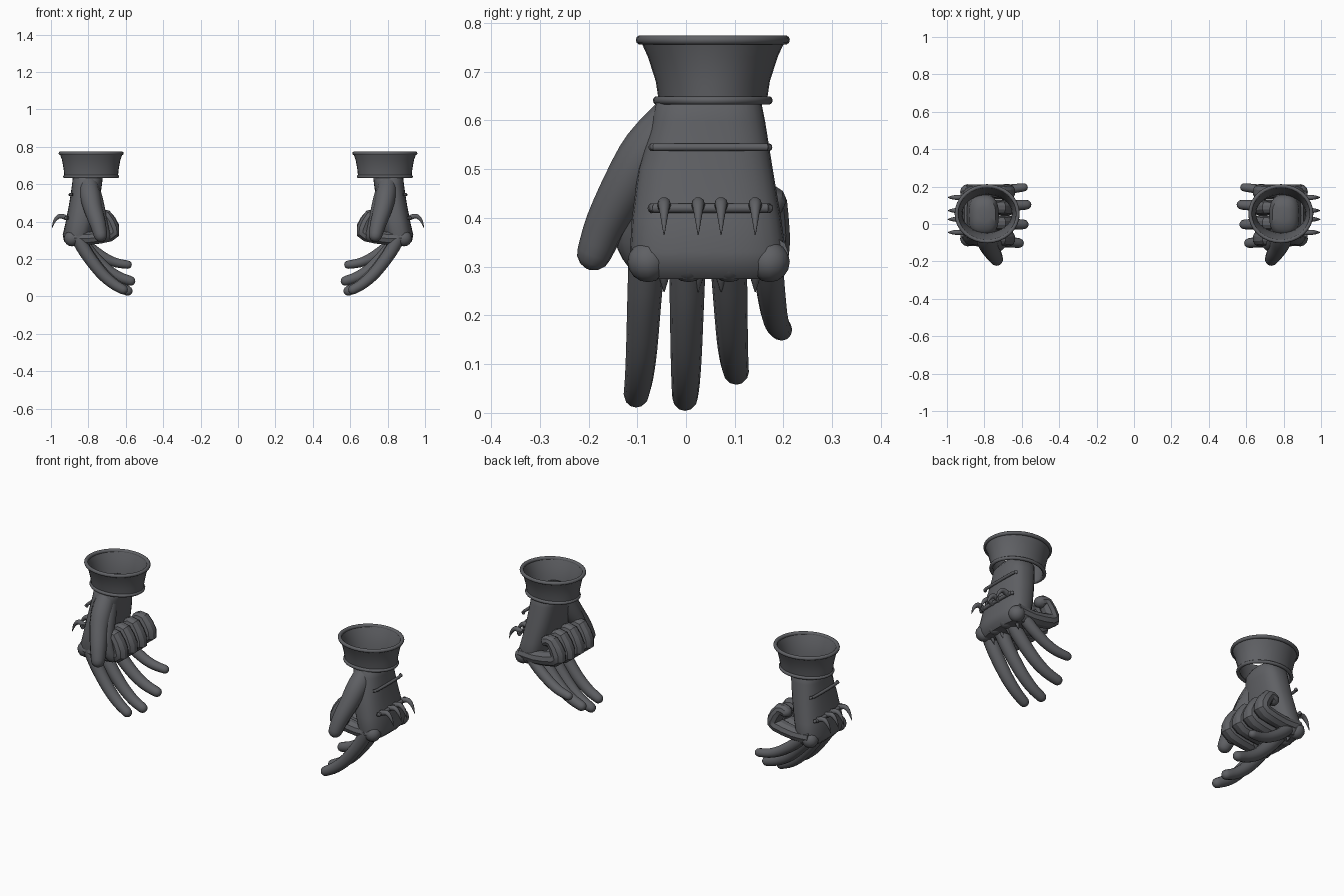
import bpy, bmesh, math
from mathutils import Vector

cube = bpy.data.objects.get("Cube")
if cube:
    bpy.data.objects.remove(cube)

steel = bpy.data.materials.new("dark steel")
steel.use_nodes = True
colour = (0.115, 0.118, 0.128, 1)
steel.diffuse_color = colour
steel.node_tree.nodes["Principled BSDF"].inputs["Base Color"].default_value = colour


def finish(name, bm, angle=40):
    """Turn a bmesh into a smooth, mirrored part."""
    bmesh.ops.recalc_face_normals(bm, faces=bm.faces)
    mesh = bpy.data.meshes.new(name)
    bm.to_mesh(mesh)
    bm.free()
    mesh.materials.append(steel)
    part = bpy.data.objects.new(name, mesh)
    bpy.context.collection.objects.link(part)
    mirror = part.modifiers.new("other_hand", "MIRROR")
    mirror.use_mirror_merge = False
    bpy.ops.object.select_all(action="DESELECT")
    part.select_set(True)
    bpy.context.view_layer.objects.active = part
    bpy.ops.object.shade_smooth_by_angle(angle=math.radians(angle))
    return part


def skin_rings(bm, rings, caps=True, loop=False):
    """Join rings of points with quads."""
    rows = [[bm.verts.new(p) for p in ring] for ring in rings]
    pairs = list(zip(rows, rows[1:]))
    if loop:
        pairs.append((rows[-1], rows[0]))
    n = len(rows[0])
    for a, b in pairs:
        for i in range(n):
            j = (i + 1) % n
            bm.faces.new((a[i], a[j], b[j], b[i]))
    if caps:
        bm.faces.new(rows[0])
        bm.faces.new(rows[-1])


def smooth_path(points, steps):
    """Catmull-Rom interpolation of equal-length tuples."""
    pts = [Vector(p) for p in points]
    pts = [pts[0] * 2 - pts[1]] + pts + [pts[-1] * 2 - pts[-2]]
    out = []
    for a, b, c, d in zip(pts, pts[1:], pts[2:], pts[3:]):
        for s in range(steps):
            t = s / steps
            out.append((b * 2 + (c - a) * t + (a * 2 - b * 5 + c * 4 - d) * t ** 2
                        + (b * 3 - a - c * 3 + d) * t ** 3) / 2)
    return out + [pts[-2]]


def tube(bm, points, sides=12, steps=3, tip=True, wide=1.0):
    """Sweep circles along (x, y, z, radius); wide stretches them along y."""
    path = smooth_path(points, steps)
    centres = [p.to_3d() for p in path]
    radii = [p[3] for p in path]
    tangents = [(centres[min(i + 1, len(path) - 1)] - centres[max(i - 1, 0)]).normalized()
                for i in range(len(path))]
    if tip:  # rounded fingertip
        end, direction, r = centres[-1], tangents[-1], radii[-1]
        for angle in (30, 55, 78):
            a = math.radians(angle)
            centres.append(end + direction * r * math.sin(a))
            radii.append(r * math.cos(a))
            tangents.append(direction)
    rings = []
    for c, t, r in zip(centres, tangents, radii):
        side = Vector((0, 1, 0)) if abs(t.y) < 0.9 else Vector((0, 0, 1))
        side = (side - t * side.dot(t)).normalized()
        up = t.cross(side)
        rings.append([c + (side * math.cos(a) * wide + up * math.sin(a)) * r
                      for a in (math.tau * i / sides for i in range(sides))])
    skin_rings(bm, rings)


def oval(x, y, z, rx, ry, sides=32, power=1.0):
    """Horizontal oval; a power under one makes it boxier."""
    ring = []
    for i in range(sides):
        a = math.tau * i / sides
        c, s = math.cos(a), math.sin(a)
        ring.append((x + rx * math.copysign(abs(c) ** power, c),
                     y + ry * math.copysign(abs(s) ** power, s), z))
    return ring


# Cuff: open flared band with an inner wall
CX, CY = 0.785, 0.055
flare = [(0.64, 0.143, 0.111), (0.68, 0.147, 0.117), (0.73, 0.156, 0.133), (0.765, 0.168, 0.149)]
bm = bmesh.new()
wall = [oval(CX, CY, z, rx, ry) for z, rx, ry in flare]
wall += [oval(CX, CY, z, rx - 0.01, ry - 0.01) for z, rx, ry in reversed(flare)]
skin_rings(bm, wall, caps=False, loop=True)
finish("cuff", bm)

# Rolled rims of the cuff
for name, z, rx, ry, r in (("cuff_top_rim", 0.765, 0.164, 0.148, 0.01),
                           ("cuff_bottom_rim", 0.641, 0.141, 0.114, 0.009)):
    bm = bmesh.new()
    profile = [math.tau * k / 10 for k in range(10)]
    skin_rings(bm, [oval(CX, CY, z + r * math.sin(a), rx + r * math.cos(a), ry + r * math.cos(a))
                    for a in profile], caps=False, loop=True)
    finish(name, bm, 60)

# Palm and wrist: z, x centre, y centre, half depth, half width
sections = [
    (0.68, 0.80, 0.05, 0.03, 0.04), (0.67, 0.80, 0.05, 0.06, 0.08),
    (0.64, 0.803, 0.046, 0.08, 0.108), (0.60, 0.807, 0.046, 0.08, 0.116),
    (0.50, 0.822, 0.04, 0.08, 0.138), (0.40, 0.842, 0.042, 0.079, 0.153),
    (0.33, 0.86, 0.045, 0.077, 0.16), (0.295, 0.86, 0.045, 0.07, 0.154),
    (0.275, 0.86, 0.045, 0.05, 0.135)]
bm = bmesh.new()
skin_rings(bm, [oval(x, y, z, rx, ry, 28, 0.75) for z, x, y, rx, ry in sections])
finish("palm", bm)

# Straight fingers: root y, tip y, then x and z of joints
fingers = {
    "index": (-0.08, -0.102, ((0.86, 0.32), (0.81, 0.23), (0.735, 0.13), (0.67, 0.07), (0.615, 0.037))),
    "middle": (0.003, -0.002, ((0.86, 0.32), (0.80, 0.22), (0.72, 0.12), (0.65, 0.06), (0.59, 0.03))),
    "ring": (0.087, 0.103, ((0.86, 0.32), (0.79, 0.23), (0.71, 0.15), (0.64, 0.105), (0.575, 0.083))),
    "little": (0.165, 0.196, ((0.86, 0.33), (0.79, 0.26), (0.71, 0.205), (0.65, 0.18), (0.59, 0.17)))}
for name, (y0, y1, joints) in fingers.items():
    bm = bmesh.new()
    last = len(joints) - 1
    thick = 0.85 if name == "little" else 1
    tube(bm, [(x, y0 + (y1 - y0) * i / last, z, (0.038 - 0.003 * i) * thick)
              for i, (x, z) in enumerate(joints)])
    finish(name + "_finger", bm)

# Curled fingers and knuckles folded across the palm
for i, name in enumerate(fingers):
    y = -0.078 + 0.083 * i
    lift = 0.012 if name == "little" else 0
    bm = bmesh.new()
    tube(bm, [(0.895, y, 0.315 + lift, 0.036), (0.80, y, 0.31 + lift, 0.036),
              (0.685, y, 0.33 + lift, 0.038), (0.67, y, 0.36 + lift, 0.038),
              (0.708, y, 0.435, 0.033), (0.74, y, 0.43, 0.03)], 10, 2, wide=1.1)
    finish("curled_" + name + "_finger", bm, 30)
    bm = bmesh.new()
    bmesh.ops.create_uvsphere(bm, u_segments=12, v_segments=8, radius=0.042)
    bmesh.ops.translate(bm, verts=bm.verts, vec=(0.888, y, 0.31))
    finish(name + "_knuckle", bm)

# Straight thumb and a second one folded over the palm
thumbs = {
    "thumb": [(0.80, -0.015, 0.61, 0.05), (0.79, -0.075, 0.54, 0.055), (0.775, -0.12, 0.47, 0.05),
              (0.75, -0.163, 0.39, 0.043), (0.735, -0.188, 0.328, 0.036)],
    "folded_thumb": [(0.79, -0.02, 0.58, 0.05), (0.77, -0.07, 0.50, 0.052), (0.745, -0.105, 0.43, 0.042),
                     (0.725, -0.11, 0.36, 0.036), (0.71, -0.10, 0.325, 0.032)]}
for name, points in thumbs.items():
    bm = bmesh.new()
    tube(bm, points)
    finish(name, bm)

# Raised bars across the back of the hand
for name, x, z, r in (("upper_bar", 0.897, 0.545, 0.008), ("spike_bar", 0.921, 0.42, 0.01)):
    bm = bmesh.new()
    tube(bm, [(x - 0.012, -0.07, z, r), (x, -0.045, z, r), (x, 0.145, z, r), (x - 0.012, 0.17, z, r)],
         10, 3, tip=False)
    finish(name, bm)

# Two rows of hooked spikes
for k, y in enumerate((-0.045, 0.025, 0.072, 0.142)):
    bm = bmesh.new()
    tube(bm, [(0.915, y, 0.42, 0.014), (0.953, y, 0.43, 0.013),
              (0.98, y, 0.405, 0.008), (0.995, y, 0.365, 0.001)], 10, 3, tip=False)
    finish("hand_spike_%d" % k, bm)
    bm = bmesh.new()
    tube(bm, [(0.87, y, 0.315, 0.014), (0.865, y, 0.285, 0.012), (0.85, y, 0.248, 0.001)], 10, 2, tip=False)
    finish("knuckle_spike_%d" % k, bm)
